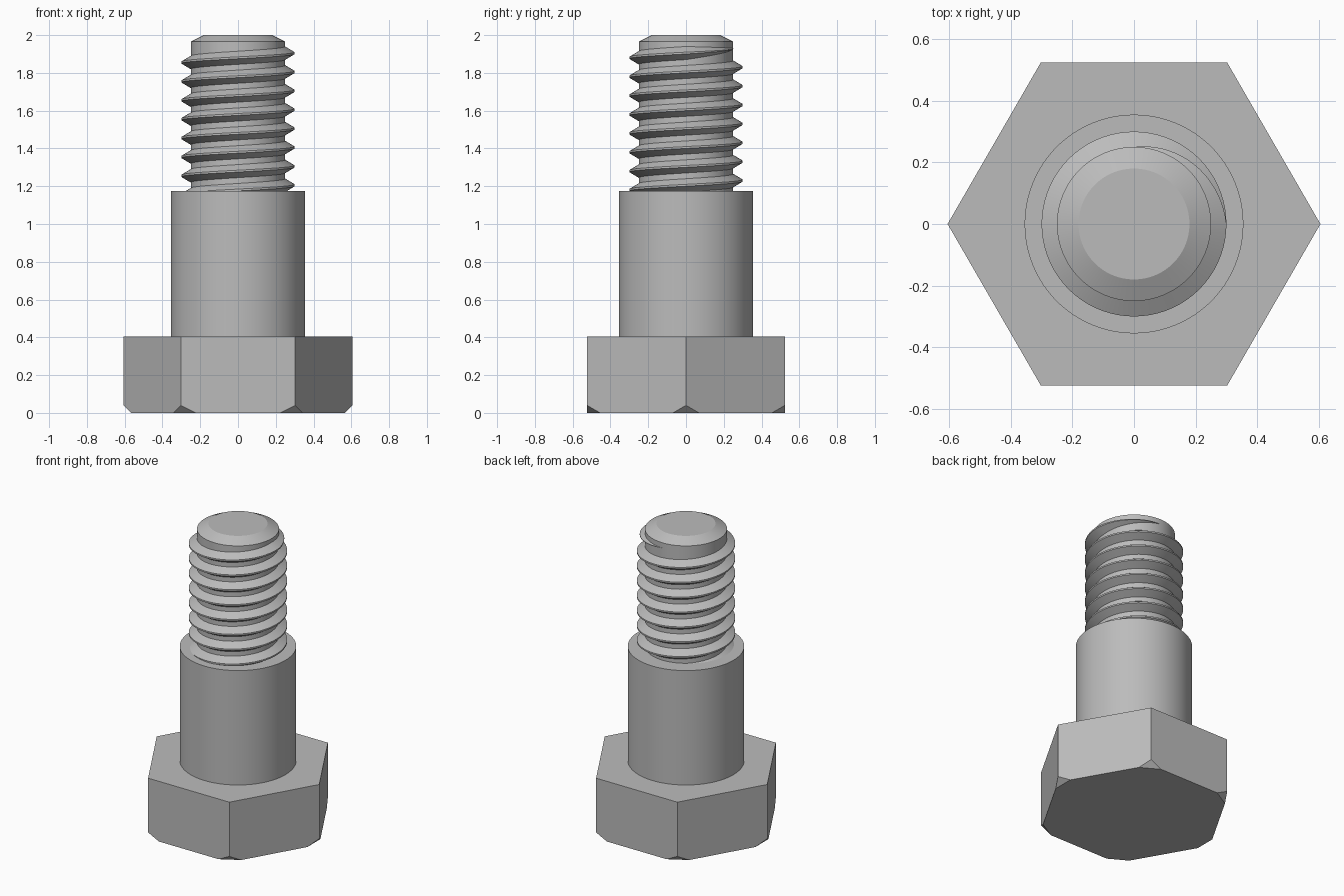
import bpy, bmesh
from math import pi, sin, cos, tau, radians
from mathutils import Vector

cube = bpy.data.objects.get("Cube")
if cube:
    bpy.data.objects.remove(cube, do_unlink=True)

steel = bpy.data.materials.new("steel grey")
steel.use_nodes = True
GREY = (0.5, 0.5, 0.5, 1)
steel.diffuse_color = GREY
steel.node_tree.nodes["Principled BSDF"].inputs["Base Color"].default_value = GREY


def finish(bm, name, smooth):
    """Turn a bmesh into a named, shaded object."""
    bmesh.ops.recalc_face_normals(bm, faces=bm.faces)
    mesh = bpy.data.meshes.new(name)
    bm.to_mesh(mesh)
    bm.free()
    mesh.materials.append(steel)
    obj = bpy.data.objects.new(name, mesh)
    bpy.context.collection.objects.link(obj)
    if smooth:
        bpy.ops.object.select_all(action="DESELECT")
        obj.select_set(True)
        bpy.context.view_layer.objects.active = obj
        bpy.ops.object.shade_smooth_by_angle(angle=radians(20))
    return obj


# Hexagonal head with its lower corners cut off at 45 degrees
HEAD_R, HEAD_H, CUT = 0.605, 0.405, 0.04
bm = bmesh.new()
ring = [bm.verts.new((HEAD_R * cos(i * pi / 3), HEAD_R * sin(i * pi / 3), 0))
        for i in range(6)]
base = bm.faces.new(ring)
top = bmesh.ops.extrude_face_region(bm, geom=[base], use_keep_orig=True)
bmesh.ops.translate(bm, vec=(0, 0, HEAD_H),
                    verts=[g for g in top["geom"] if isinstance(g, bmesh.types.BMVert)])
for i in range(6):
    out = Vector((cos(i * pi / 3), sin(i * pi / 3), 0))
    cut = bmesh.ops.bisect_plane(
        bm, geom=bm.verts[:] + bm.edges[:] + bm.faces[:],
        plane_co=out * (HEAD_R - CUT), plane_no=out - Vector((0, 0, 1)),
        clear_outer=True)
    rim = [g for g in cut["geom_cut"] if isinstance(g, bmesh.types.BMEdge)]
    bmesh.ops.contextual_create(bm, geom=rim)
finish(bm, "hex_head", False)

# Shoulder, thread core and chamfered tip as one lathed profile
SHOULDER_R, CORE_R, SHOULDER_TOP = 0.355, 0.25, 1.175
profile = [(SHOULDER_R, HEAD_H), (SHOULDER_R, SHOULDER_TOP), (CORE_R, SHOULDER_TOP),
           (CORE_R, 1.965), (0.18, 2.0)]
SIDES = 96
bm = bmesh.new()
rings = [[bm.verts.new((r * cos(tau * i / SIDES), r * sin(tau * i / SIDES), z))
          for i in range(SIDES)] for r, z in profile]
for low, high in zip(rings, rings[1:]):
    for i in range(SIDES):
        j = (i + 1) % SIDES
        bm.faces.new((low[i], low[j], high[j], high[i]))
bm.faces.new(rings[-1])
finish(bm, "shoulder_and_core", True)

# Right-handed helical ridge that fades into the core over its last quarter turn
PITCH, CREST_R, END_Z, STEPS = 0.1, 0.3, 1.905, 72
ROOT_HALF, CREST_HALF = 0.036, 0.005
bm = bmesh.new()
sections = []
for s in range(-8 * STEPS, STEPS // 4 + 1):
    turn = s / STEPS
    fade = 1 - max(0, turn) * 4
    z = END_Z + turn * PITCH
    root, crest = ROOT_HALF * max(fade, 0.05), CREST_HALF * max(fade, 0.05)
    tip = CORE_R + (CREST_R - CORE_R) * fade
    section = [(CORE_R - 0.002, -root), (tip, -crest), (tip, crest), (CORE_R - 0.002, root)]
    sections.append([bm.verts.new((r * cos(tau * turn), r * sin(tau * turn), z + dz))
                     for r, dz in section])
for a, b in zip(sections, sections[1:]):
    for k in range(3):
        bm.faces.new((a[k], b[k], b[k + 1], a[k + 1]))
finish(bm, "thread", True)
